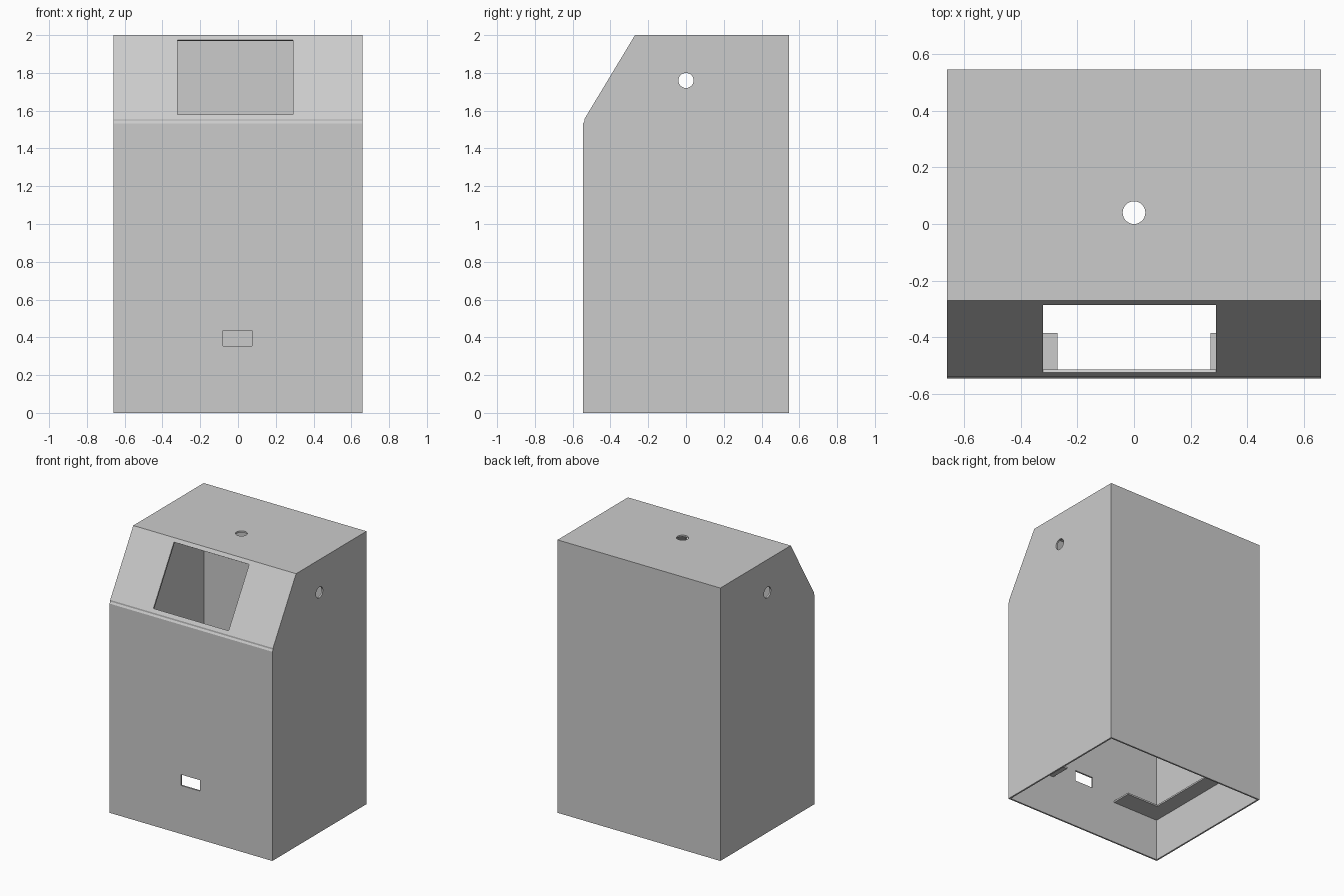
import bpy
import math
from mathutils import Vector

cube = bpy.data.objects.get("Cube")
if cube:
    bpy.data.objects.remove(cube, do_unlink=True)

W, D, T = 0.66, 0.545, 0.012      # half width, half depth, wall thickness

grey = bpy.data.materials.new("light_grey")
grey.use_nodes = True
colour = (0.6, 0.6, 0.6, 1)
grey.diffuse_color = colour
grey.node_tree.nodes["Principled BSDF"].inputs["Base Color"].default_value = colour


def prism(name, points, offset):
    """Solid made by sweeping a polygon along an offset vector."""
    n = len(points)
    near = [Vector(p) for p in points]
    far = [p + Vector(offset) for p in near]
    faces = [list(range(n)), list(range(2 * n - 1, n - 1, -1))]
    faces += [[(i + 1) % n, i, n + i, n + (i + 1) % n] for i in range(n)]
    mesh = bpy.data.meshes.new(name)
    mesh.from_pydata(near + far, [], faces)
    mesh.materials.append(grey)
    obj = bpy.data.objects.new(name, mesh)
    bpy.context.collection.objects.link(obj)
    # make all normals point outwards
    bpy.context.view_layer.objects.active = obj
    bpy.ops.object.select_all(action='DESELECT')
    obj.select_set(True)
    bpy.ops.object.mode_set(mode='EDIT')
    bpy.ops.mesh.select_all(action='SELECT')
    bpy.ops.mesh.normals_make_consistent(inside=False)
    bpy.ops.object.mode_set(mode='OBJECT')
    return obj


def side_prism(name, profile, half):
    return prism(name, [(-half, y, z) for y, z in profile], (2 * half, 0, 0))


def cut(target, cutter):
    mod = target.modifiers.new(cutter.name, 'BOOLEAN')
    mod.operation = 'DIFFERENCE'
    mod.solver = 'EXACT'
    mod.object = cutter
    bpy.context.view_layer.objects.active = target
    bpy.ops.object.modifier_apply(modifier=mod.name)
    bpy.data.objects.remove(cutter, do_unlink=True)


def circle(radius, place, count=32):
    steps = [2 * math.pi * i / count for i in range(count)]
    return [place(radius * math.cos(a), radius * math.sin(a)) for a in steps]


# Housing: side profile with a sloped upper front and a small step under it
top_edge, low_edge = Vector((-0.27, 2.0)), Vector((-0.537, 1.557))
housing = side_prism("housing", [
    (-D, 0), (D, 0), (D, 2), top_edge, low_edge, (-0.537, 1.545), (-D, 1.533)], W)

# Hollow inside, open at the bottom
cut(housing, side_prism("hollow", [
    (-D + T, -0.2), (D - T, -0.2), (D - T, 2 - T),
    (-0.27 + 0.565 * T, 2 - T), (-D + T, 1.543 - 0.277 * T)], W - T))

# Display window, cut square to the slope
slope = (top_edge - low_edge).normalized()
inward = Vector((slope.y, -slope.x))
win_top = top_edge - slope * (0.025 / slope.y)
win_low = top_edge - slope * (0.42 / slope.y)
corners = [win_top - inward * 0.05, win_low - inward * 0.05,
           win_low + inward * 0.05, win_top + inward * 0.05]
cut(housing, prism("window", [(-0.32, p.x, p.y) for p in corners], (0.61, 0, 0)))

# Cable slot low on the front
cut(housing, prism("slot", [(-0.08, -0.6, 0.355), (0.075, -0.6, 0.355),
                            (0.075, -0.6, 0.435), (-0.08, -0.6, 0.435)], (0, 0.1, 0)))

# Round holes through both sides and the top
cut(housing, prism("side_holes", circle(0.04, lambda a, b: (-1, a, 1.76 + b)), (2, 0, 0)))
cut(housing, prism("top_hole", circle(0.04, lambda a, b: (a, 0.04 + b, 1.9)), (0, 0, 0.2)))

# Inner ledge around the walls, with a gap at the front by the slot
outer_x, outer_y = W - T / 2, D - T / 2
half_ledge = [(0.27, -outer_y), (outer_x, -outer_y), (outer_x, outer_y)]
inner_half = [(0.53, 0.385), (0.53, -0.385), (0.27, -0.385)]
left_side = half_ledge
right_side = [(-x, y) for x, y in reversed(half_ledge)]
right_inner = [(-x, y) for x, y in reversed(inner_half)]
outline = left_side + right_side + right_inner + inner_half
prism("inner_ledge", [(x, y, 0.31) for x, y in outline], (0, 0, 0.012))
